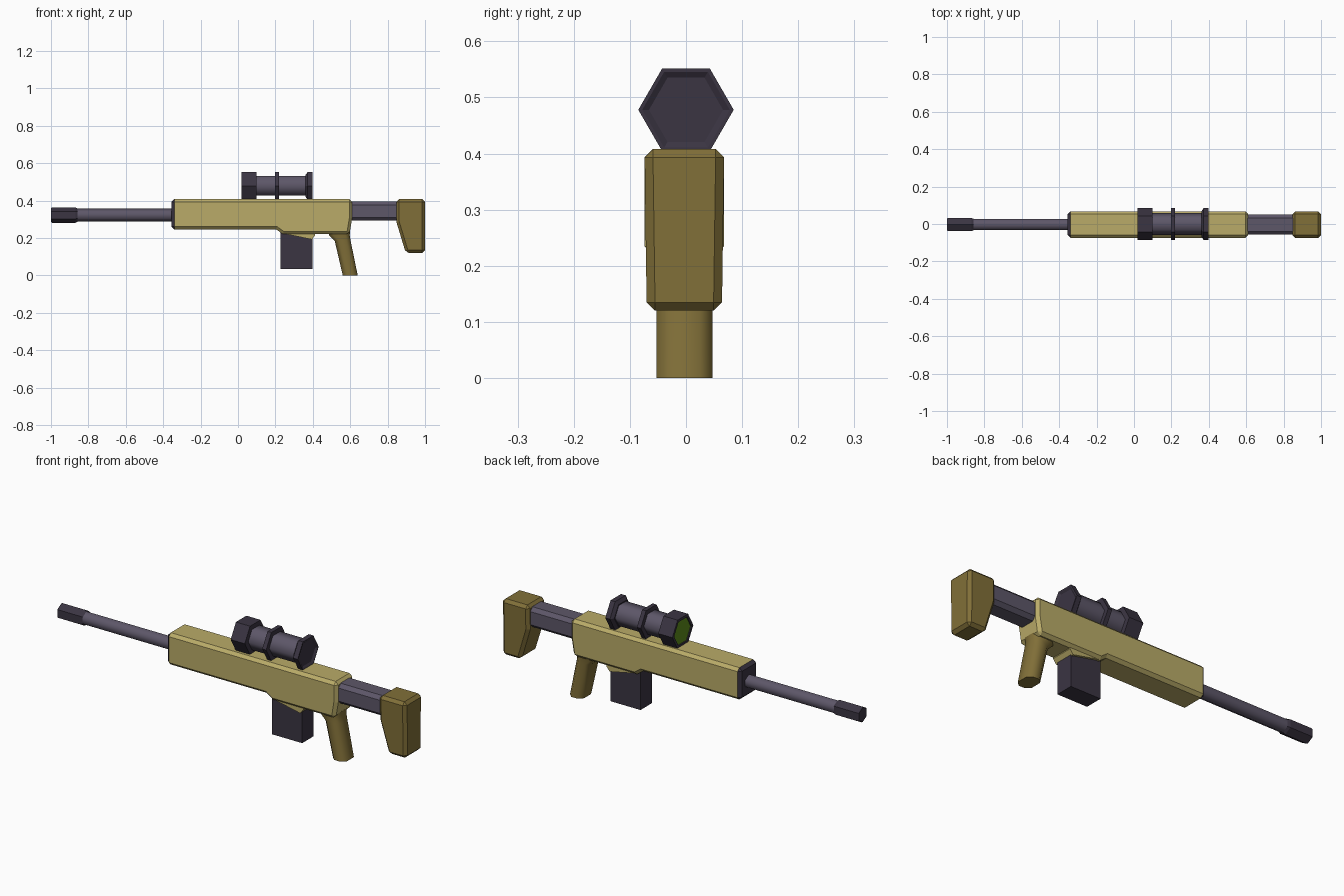
import bpy, bmesh, math

if "Cube" in bpy.data.objects:
    bpy.data.objects.remove(bpy.data.objects["Cube"])

YC = -0.003          # shared centre plane


def material(name, rgb):
    m = bpy.data.materials.new(name)
    m.diffuse_color = (*rgb, 1)
    m.use_nodes = True
    m.node_tree.nodes["Principled BSDF"].inputs["Base Color"].default_value = m.diffuse_color
    return m


TAN = material("tan", (0.49, 0.41, 0.14))
OLIVE = material("olive", (0.22, 0.16, 0.04))
METAL = material("metal", (0.11, 0.095, 0.14))
DARK = material("dark", (0.043, 0.035, 0.055))
GREEN = material("green_glass", (0.11, 0.26, 0.01))


def finish(bm, name, mat, smooth=None):
    bmesh.ops.recalc_face_normals(bm, faces=bm.faces)
    me = bpy.data.meshes.new(name)
    bm.to_mesh(me)
    bm.free()
    ob = bpy.data.objects.new(name, me)
    bpy.context.collection.objects.link(ob)
    me.materials.append(mat)
    if smooth:
        bpy.ops.object.select_all(action='DESELECT')
        ob.select_set(True)
        bpy.context.view_layer.objects.active = ob
        bpy.ops.object.shade_smooth_by_angle(angle=math.radians(smooth))
    return ob


def loft(name, rings, mat, smooth=None):
    bm = bmesh.new()
    loops = [[bm.verts.new(p) for p in ring] for ring in rings]
    n = len(loops[0])
    for a, b in zip(loops, loops[1:]):
        for i in range(n):
            j = (i + 1) % n
            bm.faces.new((a[i], a[j], b[j], b[i]))
    bm.faces.new(loops[0])
    bm.faces.new(loops[-1])
    return finish(bm, name, mat, smooth)


def slab(name, profile, half, mat, bevel=0.0, taper=None):
    """Side profile (x, z) extruded across y, with chamfered edges."""
    bm = bmesh.new()
    sides = []
    for s in (-1, 1):
        sides.append([bm.verts.new((x, YC + s * (taper(z) if taper else half), z))
                      for x, z in profile])
    a, b = sides
    bm.faces.new(a)
    bm.faces.new(b[::-1])
    for i in range(len(a)):
        j = (i + 1) % len(a)
        bm.faces.new((a[i], b[i], b[j], a[j]))
    bmesh.ops.recalc_face_normals(bm, faces=bm.faces)
    if bevel:
        edges = [e for e in bm.edges if e.calc_face_angle(0) > 0.9]
        bmesh.ops.bevel(bm, geom=edges, offset=bevel, segments=1,
                        affect='EDGES', clamp_overlap=True)
    return finish(bm, name, mat)


def turned(name, profile, z, mat, phase=0, smooth=None, y=0.0):
    """Six-sided turned part along x from (x, radius) pairs."""
    rings = []
    for x, r in profile:
        angs = [math.radians(60 * i + phase) for i in range(6)]
        rings.append([(x, y + r * math.cos(t), z + r * math.sin(t)) for t in angs])
    return loft(name, rings, mat, smooth)


# Receiver with a dark front plate
body = slab("receiver", [(-0.355, 0.408), (0.61, 0.408), (0.61, 0.305), (0.596, 0.22),
                         (0.24, 0.22), (0.205, 0.245), (-0.355, 0.245)],
            0.071, TAN, 0.015)
body.data.materials.append(DARK)
for f in body.data.polygons:
    if f.normal.x < -0.55 and f.center.x < -0.3:
        f.material_index = 1

# Magazine and its well
slab("magazine_well", [(0.215, 0.25), (0.235, 0.225), (0.395, 0.192), (0.413, 0.215),
                       (0.413, 0.25)], 0.058, TAN)
slab("magazine", [(0.228, 0.25), (0.398, 0.25), (0.398, 0.035), (0.228, 0.035)],
     0.046, DARK)

# Grip: octagonal sections leaning back
grip = []
for z, x0, x1 in ((0.24, 0.48, 0.60), (0.215, 0.487, 0.597), (0.185, 0.517, 0.602),
                  (0.0, 0.56, 0.64)):
    w, c = 0.05, 0.022
    grip.append([(x, YC + y, z) for x, y in (
        (x0, -w + c), (x0 + c, -w), (x1 - c, -w), (x1, -w + c),
        (x1, w - c), (x1 - c, w), (x0 + c, w), (x0, w - c))])
loft("grip", grip, OLIVE, 55)

# Stock arm and butt
slab("stock_arm", [(0.59, 0.395), (0.87, 0.395), (0.87, 0.292), (0.59, 0.292)],
     0.054, METAL, 0.018)
slab("stock_butt", [(0.847, 0.408), (1.0, 0.408), (1.0, 0.12), (0.897, 0.12),
                    (0.847, 0.285)], 0.071, OLIVE, 0.015,
     taper=lambda z: 0.067 + 0.004 * (z - 0.12) / 0.288)

# Barrel and muzzle
turned("barrel", [(-0.9, 0.035), (-0.34, 0.035)], 0.322, METAL, 30, 65, YC)
turned("muzzle", [(-1.0, 0.037), (-0.993, 0.041), (-0.87, 0.041), (-0.855, 0.034)],
       0.322, DARK, 30, None, YC)

# Scope: tube, front hood, clamp ring, eyepiece, lens
SZ = 0.478
turned("scope_tube", [(0.08, 0.06), (0.38, 0.06)], SZ, METAL, 0, 65)
turned("scope_hood", [(0.027, 0.066), (0.018, 0.07), (0.018, 0.085), (0.098, 0.085),
                      (0.1, 0.06)], SZ, DARK)
turned("scope_lens", [(0.022, 0.069), (0.03, 0.069)], SZ, GREEN)
turned("scope_ring", [(0.197, 0.085), (0.219, 0.085)], SZ, DARK)
turned("scope_eyepiece", [(0.36, 0.066), (0.372, 0.085), (0.398, 0.085),
                          (0.398, 0.078), (0.391, 0.066)], SZ, DARK)
